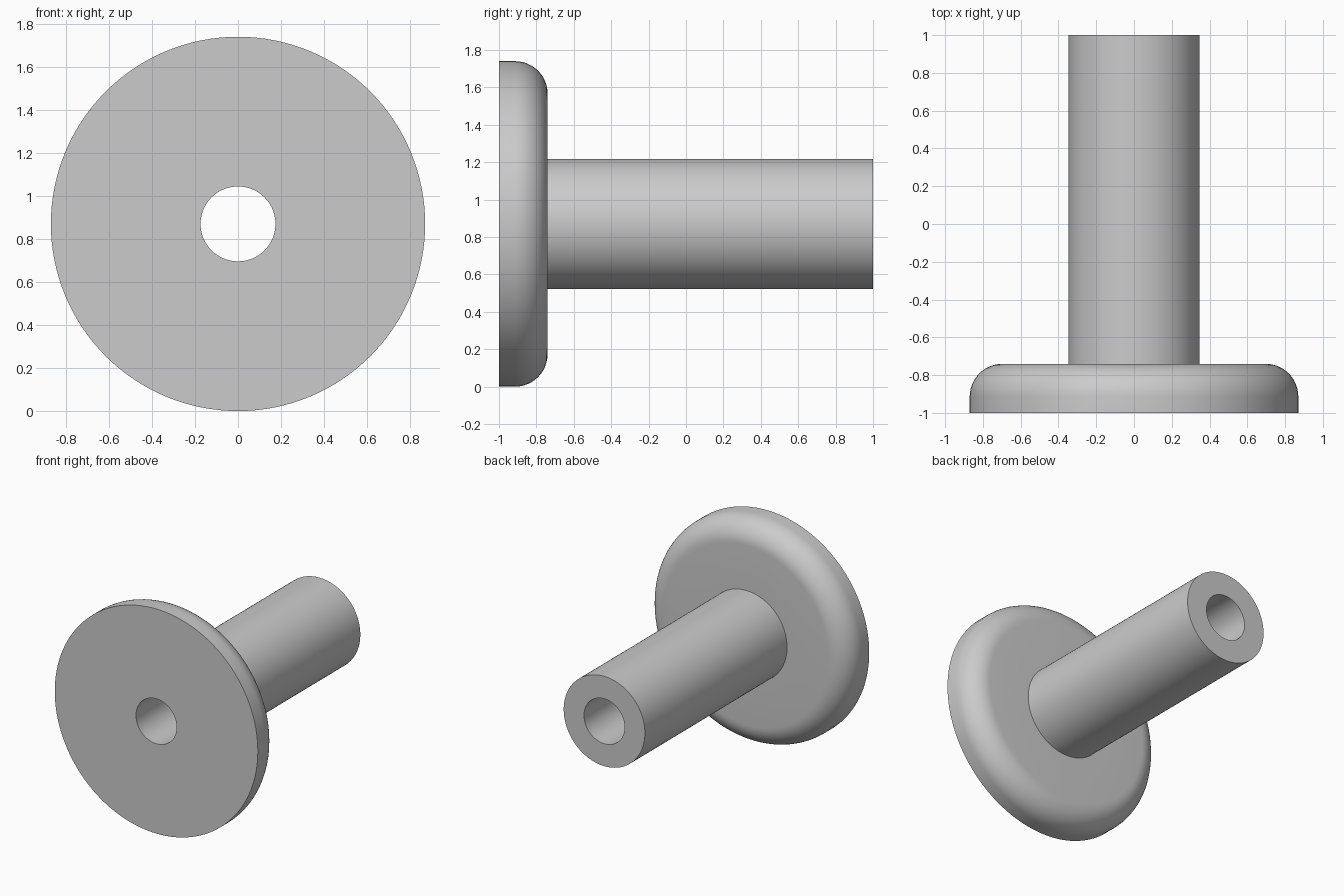
import bpy
import bmesh
import math

if "Cube" in bpy.data.objects:
    bpy.data.objects.remove(bpy.data.objects["Cube"], do_unlink=True)

FLANGE_R, SHAFT_R, BORE_R, ROUND_R = 0.87, 0.348, 0.174, 0.174
FRONT, FLANGE_BACK, BACK = -1.0, -0.74, 1.0
SIDES, ARC_STEPS = 128, 12

# Plain grey material
grey = bpy.data.materials.new("light_grey")
grey.use_nodes = True
colour = (0.6, 0.6, 0.6, 1.0)
grey.diffuse_color = colour
grey.node_tree.nodes["Principled BSDF"].inputs["Base Color"].default_value = colour

# Half section as (radius, y): bore, front face, rounded rim, shaft, end face
section = [(BORE_R, BACK), (BORE_R, FRONT), (FLANGE_R, FRONT)]
for i in range(ARC_STEPS + 1):
    a = math.pi / 2 * i / ARC_STEPS
    section.append((FLANGE_R - ROUND_R + ROUND_R * math.cos(a),
                    FLANGE_BACK - ROUND_R + ROUND_R * math.sin(a)))
section += [(SHAFT_R, FLANGE_BACK), (SHAFT_R, BACK)]

# Turn the section around the y axis into one closed body
bm = bmesh.new()
verts = [bm.verts.new((r, y, 0)) for r, y in section]
edges = [bm.edges.new((v, verts[(i + 1) % len(verts)])) for i, v in enumerate(verts)]
bmesh.ops.spin(bm, geom=verts + edges, axis=(0, 1, 0), cent=(0, 0, 0),
               angle=math.tau, steps=SIDES, use_merge=True)
bmesh.ops.remove_doubles(bm, verts=bm.verts[:], dist=0.0001)
bmesh.ops.recalc_face_normals(bm, faces=bm.faces[:])
mesh = bpy.data.meshes.new("flanged_bushing")
bm.to_mesh(mesh)
bm.free()

bushing = bpy.data.objects.new("flanged_bushing", mesh)
mesh.materials.append(grey)
bpy.context.collection.objects.link(bushing)
bushing.location.z = FLANGE_R

# Smooth curved faces while keeping the machined edges crisp
bpy.ops.object.select_all(action='DESELECT')
bushing.select_set(True)
bpy.context.view_layer.objects.active = bushing
bpy.ops.object.shade_smooth_by_angle(angle=math.radians(30))
